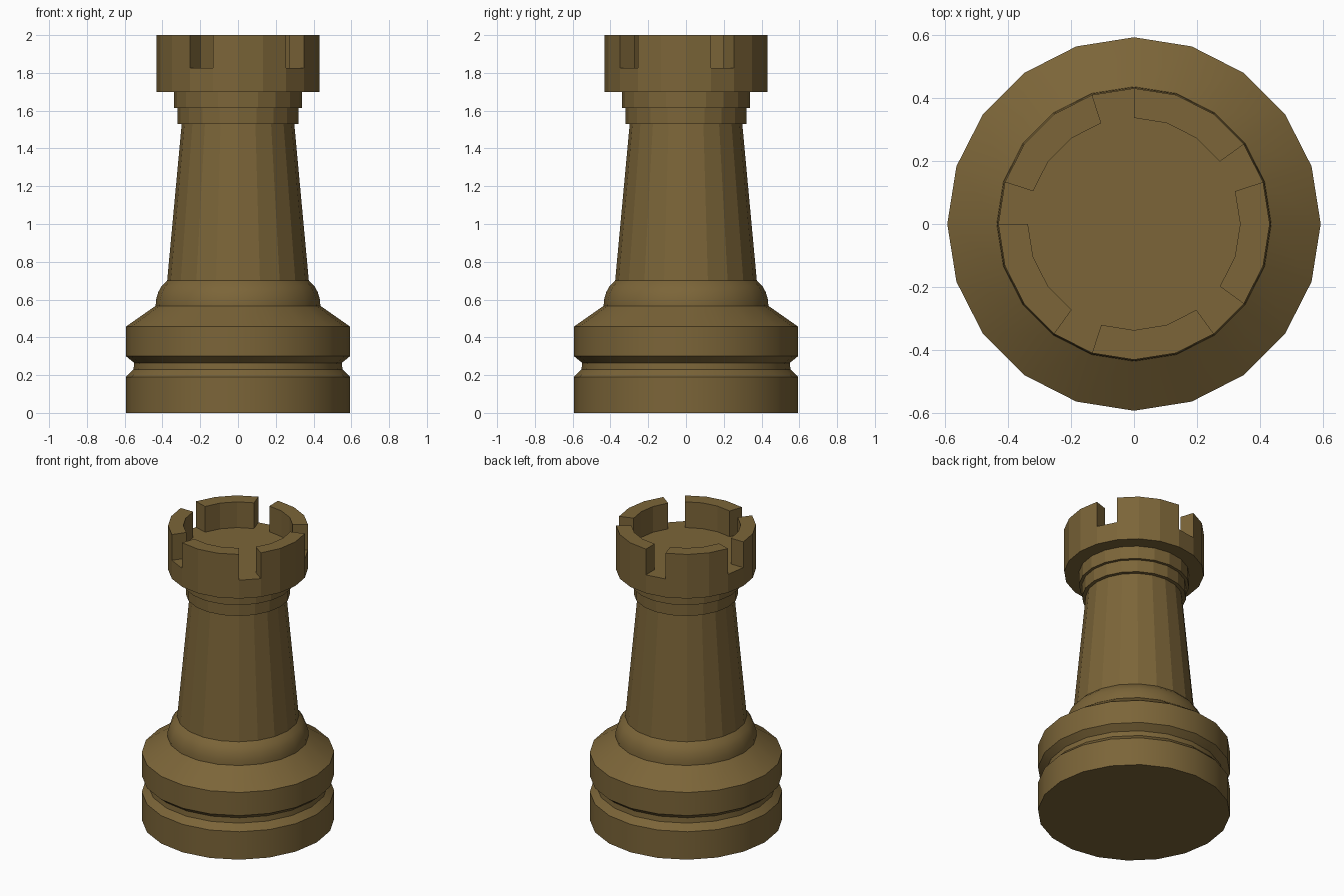
import bpy, bmesh
from math import cos, sin, pi, radians

if "Cube" in bpy.data.objects:
    bpy.data.objects.remove(bpy.data.objects["Cube"])

SIDES = 20

wood = bpy.data.materials.new("dark_wood")
wood.diffuse_color = (0.20, 0.13, 0.04, 1)
wood.use_nodes = True
wood.node_tree.nodes["Principled BSDF"].inputs["Base Color"].default_value = wood.diffuse_color


def lathe(bm, profile):
    """Sweep (radius, z) points round z; return vertex rings and face rows."""
    rings = [[bm.verts.new((r * cos(2 * pi * i / SIDES), r * sin(2 * pi * i / SIDES), z))
              for i in range(SIDES)] for r, z in profile]
    rows = []
    for a, b in zip(rings, rings[1:]):
        rows.append([bm.faces.new((a[i], a[(i + 1) % SIDES], b[(i + 1) % SIDES], b[i]))
                     for i in range(SIDES)])
    return rings, rows


def finish(bm, name, smooth):
    mesh = bpy.data.meshes.new(name)
    bm.to_mesh(mesh)
    bm.free()
    mesh.materials.append(wood)
    obj = bpy.data.objects.new(name, mesh)
    bpy.context.collection.objects.link(obj)
    if smooth:
        bpy.ops.object.select_all(action='DESELECT')
        obj.select_set(True)
        bpy.context.view_layer.objects.active = obj
        bpy.ops.object.shade_smooth_by_angle(angle=radians(30))


# Base: grooved foot, sloped shoulder and rounded ring
bm = bmesh.new()
rings, _ = lathe(bm, [(0.593, 0), (0.593, 0.19), (0.553, 0.23), (0.55, 0.265),
                      (0.593, 0.30), (0.593, 0.457), (0.436, 0.567), (0.434, 0.60),
                      (0.422, 0.64), (0.404, 0.672), (0.375, 0.70)])
bm.faces.new(rings[0][::-1])
finish(bm, "base", True)

# Shaft: flat-sided taper
bm = bmesh.new()
lathe(bm, [(0.375, 0.70), (0.298, 1.53)])
finish(bm, "shaft", False)

# Collar: two stepped bands
bm = bmesh.new()
lathe(bm, [(0.298, 1.53), (0.321, 1.53), (0.321, 1.613), (0.34, 1.613), (0.34, 1.70)])
finish(bm, "collar", False)

# Crown: drum with a flat floor and five raised battlements
bm = bmesh.new()
rings, rows = lathe(bm, [(0.34, 1.70), (0.431, 1.70), (0.431, 1.825), (0.337, 1.825)])
bm.faces.new(rings[-1])
raised = [f for i, f in enumerate(rows[-1]) if i % 4 != 1]   # every fourth segment is a gap
new = bmesh.ops.extrude_face_region(bm, geom=raised)["geom"]
bmesh.ops.translate(bm, vec=(0, 0, 0.175),
                    verts=[v for v in new if isinstance(v, bmesh.types.BMVert)])
left = [f for f in raised if f.is_valid]
if left:
    bmesh.ops.delete(bm, geom=left, context='FACES_ONLY')
bmesh.ops.recalc_face_normals(bm, faces=bm.faces)
bottom = min(bm.faces, key=lambda f: f.calc_center_median().z)
if bottom.normal.z > 0:
    bmesh.ops.reverse_faces(bm, faces=bm.faces)
finish(bm, "crown", False)
